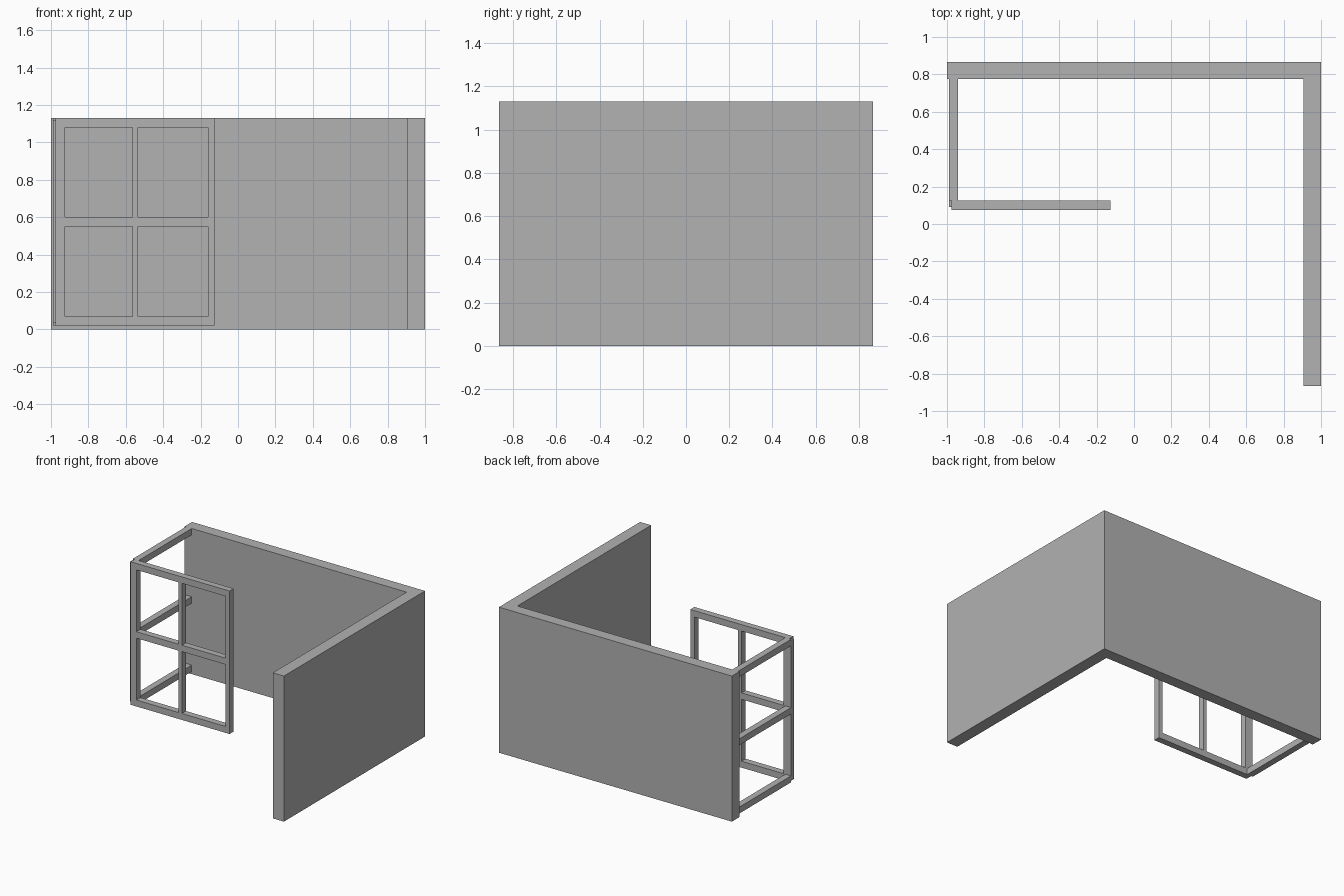
import bpy
import bmesh

cube = bpy.data.objects.get("Cube")
if cube:
    bpy.data.objects.remove(cube, do_unlink=True)

HEIGHT = 1.13      # top of walls and frames
BAR = 0.05         # frame bar thickness
FRONT = 0.075      # front face of the window frame
WALL_FACE = 0.775  # inner face of the back wall

grey = bpy.data.materials.new("plain grey")
grey.use_nodes = True
colour = (0.445, 0.445, 0.445, 1)
grey.diffuse_color = colour
grey.node_tree.nodes["Principled BSDF"].inputs["Base Color"].default_value = colour


def prism(name, outline, bottom, top):
    """Extrude a flat outline straight up between two heights."""
    bm = bmesh.new()
    base = bm.faces.new([bm.verts.new((x, y, bottom)) for x, y in outline])
    new = bmesh.ops.extrude_face_region(bm, geom=[base])["geom"]
    verts = [v for v in new if isinstance(v, bmesh.types.BMVert)]
    bmesh.ops.translate(bm, verts=verts, vec=(0, 0, top - bottom))
    bmesh.ops.recalc_face_normals(bm, faces=bm.faces)
    mesh = bpy.data.meshes.new(name)
    bm.to_mesh(mesh)
    bm.free()
    mesh.materials.append(grey)
    obj = bpy.data.objects.new(name, mesh)
    bpy.context.collection.objects.link(obj)
    return obj


def bar(name, x0, x1, y0, y1, z0, z1):
    return prism(name, [(x0, y0), (x1, y0), (x1, y1), (x0, y1)], z0, z1)


# L-shaped wall: back and left sides in one piece
prism("corner_wall",
      [(-1, WALL_FACE), (0.905, WALL_FACE), (0.905, -0.865),
       (1, -0.865), (1, 0.865), (-1, 0.865)], 0, HEIGHT)

# Front window uprights
posts = {"corner": (-0.975, -0.925), "middle": (-0.565, -0.535), "end": (-0.16, -0.125)}
for label, (x0, x1) in posts.items():
    bar(f"front_{label}_post", x0, x1, FRONT, FRONT + BAR, 0.02, HEIGHT)

# Rails at three heights: between the front posts and back to the wall
for label, z in (("bottom", 0.02), ("middle", 0.55), ("top", HEIGHT - BAR)):
    bar(f"front_{label}_rail_right", -0.925, -0.565, FRONT, FRONT + BAR, z, z + BAR)
    bar(f"front_{label}_rail_left", -0.535, -0.16, FRONT, FRONT + BAR, z, z + BAR)
    bar(f"side_{label}_rail", -0.99, -0.94, FRONT + BAR, WALL_FACE, z, z + BAR)

# Side post wrapping the outer corner, slightly set back from the front
bar("side_corner_post", -0.99, -0.975, 0.09, FRONT + BAR, 0.035, HEIGHT - 0.01)
